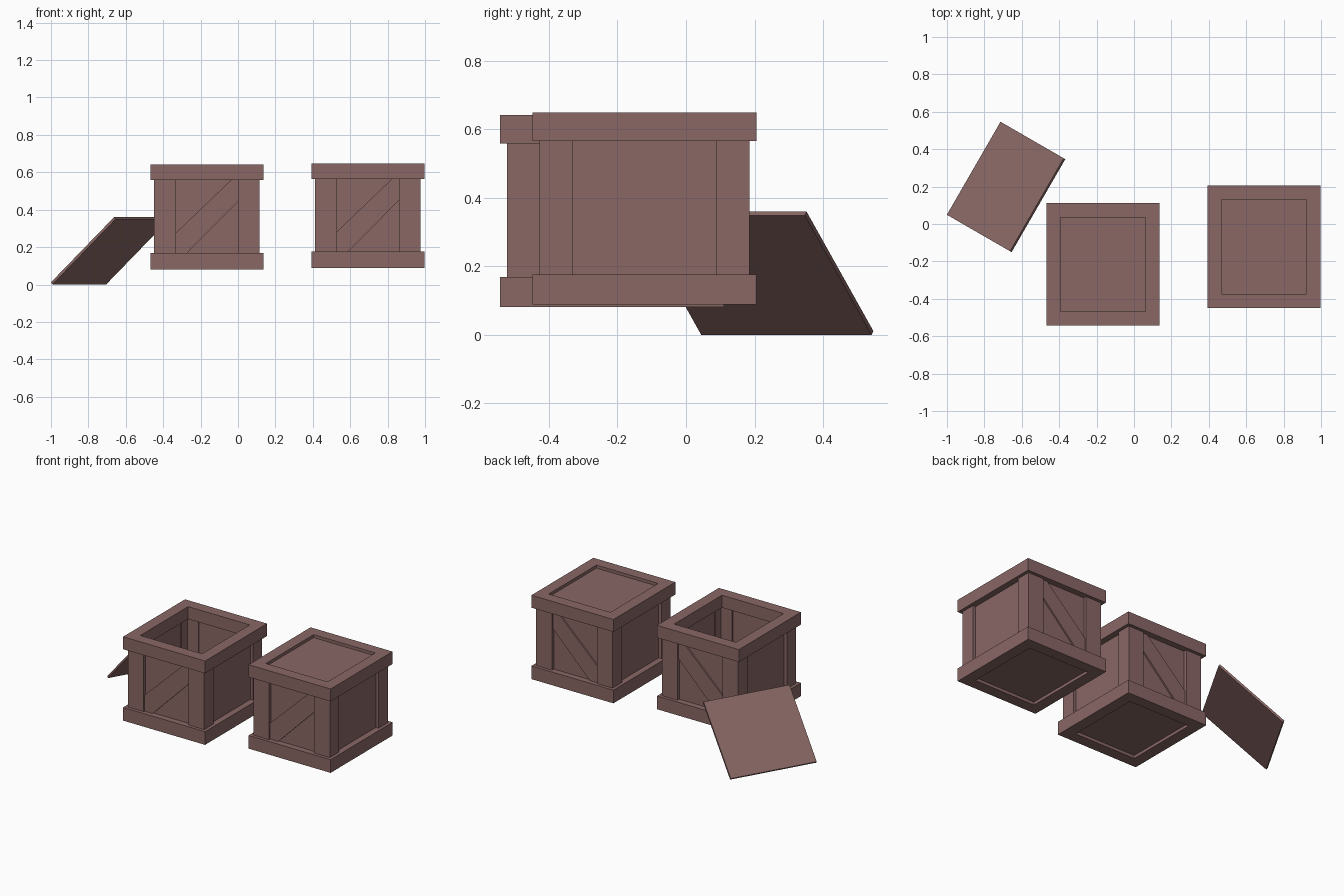
import bpy, bmesh, math
from mathutils import Matrix, Vector

cube = bpy.data.objects.get("Cube")
if cube:
    bpy.data.objects.remove(cube, do_unlink=True)

wood = bpy.data.materials.new("dusty_brown_wood")
wood.use_nodes = True
colour = (0.25, 0.137, 0.131, 1)
wood.diffuse_color = colour
wood.node_tree.nodes["Principled BSDF"].inputs["Base Color"].default_value = colour


def finish(name, bm):
    bmesh.ops.recalc_face_normals(bm, faces=bm.faces)
    mesh = bpy.data.meshes.new(name)
    bm.to_mesh(mesh)
    bm.free()
    mesh.materials.append(wood)
    obj = bpy.data.objects.new(name, mesh)
    bpy.context.collection.objects.link(obj)
    return obj


def add_box(bm, lo, hi):
    lo, hi = Vector(lo), Vector(hi)
    matrix = Matrix.Translation((lo + hi) / 2) @ Matrix.Diagonal((*(hi - lo), 1))
    bmesh.ops.create_cube(bm, size=1, matrix=matrix)


def add_prism(bm, points, direction):
    face = bm.faces.new([bm.verts.new(p) for p in points])
    moved = bmesh.ops.extrude_face_region(bm, geom=[face], use_keep_orig=True)
    verts = [g for g in moved["geom"] if isinstance(g, bmesh.types.BMVert)]
    bmesh.ops.translate(bm, verts=verts, vec=direction)


RX, RY = 0.303, 0.327      # rim half sizes
RIM = 0.075                # rim width
BX, BY = 0.282, 0.306      # body half sizes
PX, PY = 0.116, 0.097      # post face widths
THICK, INSET = 0.035, 0.02
Z1, Z2, HEIGHT = 0.088, 0.477, 0.56


def rim(name, z0, z1):
    bm = bmesh.new()
    loops = []
    for z in (z0, z1):
        for inset in (0, RIM):
            x, y = RX - inset, RY - inset
            loops.append([bm.verts.new((sx * x, sy * y, z))
                          for sx, sy in ((-1, -1), (1, -1), (1, 1), (-1, 1))])
    low_out, low_in, high_out, high_in = loops
    for a, b in ((low_out, high_out), (high_out, high_in),
                 (high_in, low_in), (low_in, low_out)):
        for i in range(4):
            j = (i + 1) % 4
            bm.faces.new((a[i], a[j], b[j], b[i]))
    return finish(name, bm)


def crate(prefix, location, closed):
    parts = [rim(prefix + "_bottom_rim", 0, Z1), rim(prefix + "_top_rim", Z2, HEIGHT)]

    # L-shaped corner posts
    bm = bmesh.new()
    for sx in (-1, 1):
        for sy in (-1, 1):
            outline = [(BX, BY), (BX - PX, BY), (BX - PX, BY - THICK),
                       (BX - THICK, BY - THICK), (BX - THICK, BY - PY), (BX, BY - PY)]
            add_prism(bm, [(sx * x, sy * y, Z1) for x, y in outline], (0, 0, Z2 - Z1))
    parts.append(finish(prefix + "_corner_posts", bm))

    # recessed wall panels
    bm = bmesh.new()
    wx, wy, deep = BX - PX, BY - PY, THICK - 0.007
    for s in (-1, 1):
        ys = sorted((s * (BY - INSET), s * (BY - deep)))
        add_box(bm, (-wx, ys[0], Z1), (wx, ys[1], Z2))
        xs = sorted((s * (BX - INSET), s * (BX - deep)))
        add_box(bm, (xs[0], -wy, Z1), (xs[1], wy, Z2))
    parts.append(finish(prefix + "_wall_panels", bm))

    # diagonal braces on the front and back
    bm = bmesh.new()
    band = [(-wx, Z1), (-wx + 0.06, Z1), (wx, Z2 - 0.115),
            (wx, Z2), (wx - 0.038, Z2), (-wx, Z1 + 0.107)]
    for s in (-1, 1):
        add_prism(bm, [(x, s * (BY - 0.01), z) for x, z in band], (0, -s * 0.01, 0))
    parts.append(finish(prefix + "_diagonal_braces", bm))

    # recessed floor, and lid where closed
    px, py = RX - RIM, RY - RIM
    bm = bmesh.new()
    add_box(bm, (-px, -py, 0.02), (px, py, 0.035))
    parts.append(finish(prefix + "_floor", bm))
    if closed:
        bm = bmesh.new()
        add_box(bm, (-px, -py, HEIGHT - 0.035), (px, py, HEIGHT - 0.02))
        parts.append(finish(prefix + "_fitted_lid", bm))
    for part in parts:
        part.location = location


crate("open_crate", (-0.166, -0.216, 0.081), False)
crate("closed_crate", (0.695, -0.121, 0.088), True)

# loose lid leaning beside the open crate
bm = bmesh.new()
add_box(bm, (-0.2615, -0.287, -0.0075), (0.2615, 0.287, 0.0075))
lid = finish("loose_lid", bm)
lid.matrix_world = (Matrix.Translation((-0.684, 0.198, 0.18))
                    @ Matrix.Rotation(math.radians(-30), 4, "Z")
                    @ Matrix.Rotation(math.radians(-41.8), 4, "Y"))
